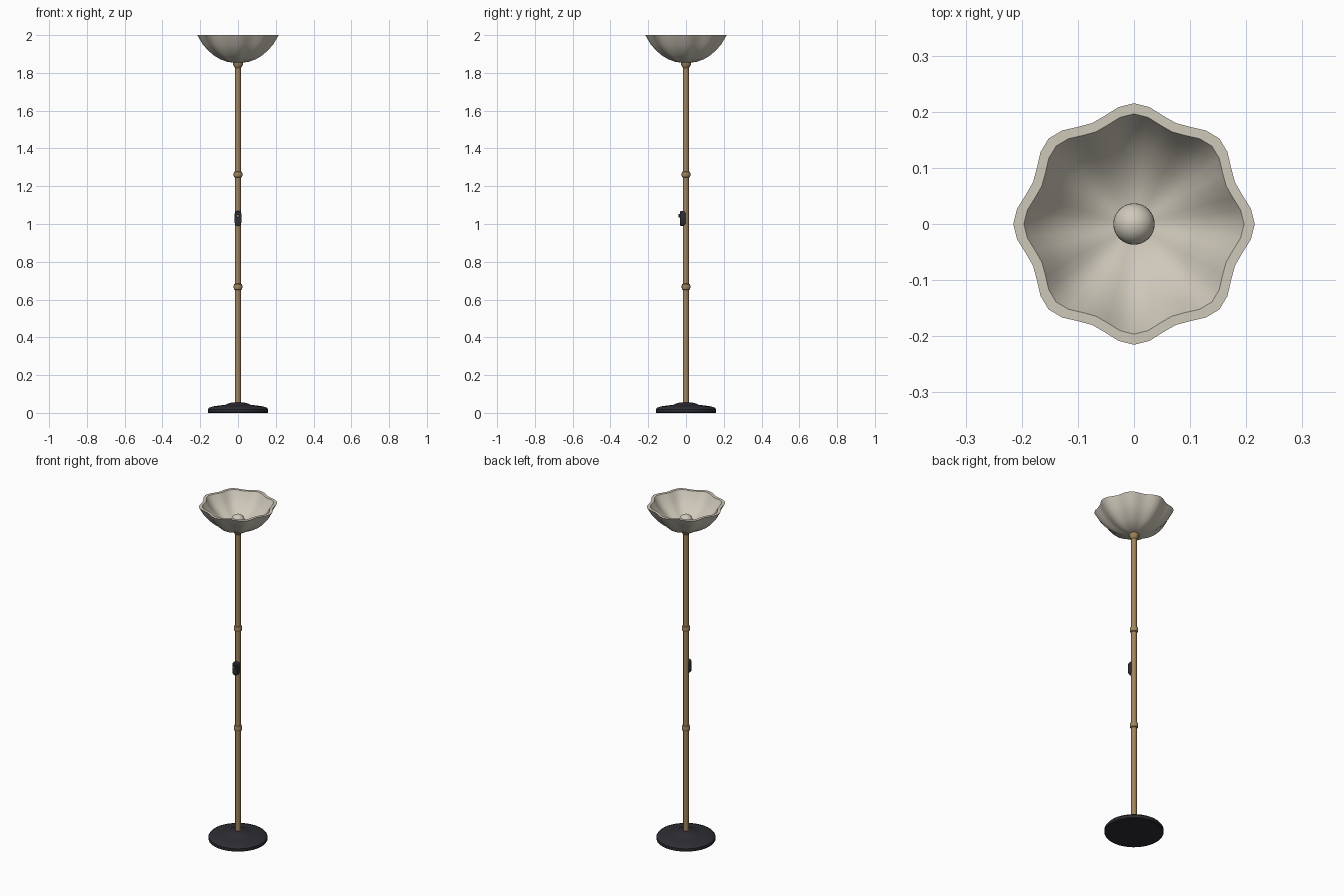
import bpy, bmesh, math
from mathutils import Matrix

if "Cube" in bpy.data.objects:
    bpy.data.objects.remove(bpy.data.objects["Cube"])


def material(name, rgb):
    m = bpy.data.materials.new(name)
    m.diffuse_color = (*rgb, 1)
    m.use_nodes = True
    m.node_tree.nodes["Principled BSDF"].inputs["Base Color"].default_value = m.diffuse_color
    return m


BRASS = material("aged brass", (0.36, 0.235, 0.11))
DARK = material("dark charcoal", (0.027, 0.026, 0.034))
CREAM = material("cream glass", (0.62, 0.58, 0.49))


def finish(name, bm, mat, angle=35):
    bmesh.ops.recalc_face_normals(bm, faces=bm.faces)
    me = bpy.data.meshes.new(name)
    bm.to_mesh(me)
    bm.free()
    ob = bpy.data.objects.new(name, me)
    bpy.context.collection.objects.link(ob)
    me.materials.append(mat)
    bpy.ops.object.select_all(action='DESELECT')
    ob.select_set(True)
    bpy.context.view_layer.objects.active = ob
    bpy.ops.object.shade_smooth_by_angle(angle=math.radians(angle))
    return ob


def lathe(name, profile, mat, segs=32, flute=0.0, angle=35):
    """Spin (radius, z) points; flute adds eight lobes that grow with radius."""
    bm = bmesh.new()
    rings = []
    for r, z in profile:
        ring = []
        for i in range(segs):
            a = 2 * math.pi * i / segs
            q = r * (1 + flute * math.cos(8 * a))
            ring.append(bm.verts.new((q * math.cos(a), q * math.sin(a), z)))
        rings.append(ring)
    for lo, hi in zip(rings, rings[1:]):
        for i in range(segs):
            j = (i + 1) % segs
            bm.faces.new((lo[i], lo[j], hi[j], hi[i]))
    bm.faces.new(rings[0])
    bm.faces.new(rings[-1])
    return finish(name, bm, mat, angle)


# weighted foot
lathe("base", [(0.157, 0), (0.16, 0.004), (0.16, 0.018), (0.153, 0.027), (0.135, 0.034),
               (0.10, 0.039), (0.066, 0.043), (0.052, 0.05), (0.035, 0.054), (0.016, 0.056)],
      DARK, 48)

# pole with two joint rings and the collar under the shade
lathe("pole", [(0.015, 0.04), (0.015, 1.86)], BRASS, 24)
for n, z in (("lower_joint", 0.667), ("upper_joint", 1.262)):
    lathe(n, [(0.015, z - 0.017), (0.02, z - 0.014), (0.0225, z - 0.007), (0.0225, z + 0.007),
              (0.02, z + 0.014), (0.015, z + 0.017)], BRASS, 24)
lathe("shade_collar", [(0.015, 1.825), (0.02, 1.83), (0.023, 1.838), (0.027, 1.846),
                       (0.027, 1.858), (0.012, 1.864)], BRASS, 24)

# fluted bowl shade, outer wall up, flat rim, inner wall down
outer = [(0.022, 1.854), (0.055, 1.859), (0.09, 1.872), (0.12, 1.891),
         (0.15, 1.918), (0.178, 1.951), (0.205, 2.0)]
inner = [(0.187, 2.0), (0.164, 1.96), (0.138, 1.93), (0.11, 1.905),
         (0.08, 1.886), (0.048, 1.874), (0.015, 1.869)]
lathe("shade", outer + inner, CREAM, 48, 0.05, 40)

# bulb
bm = bmesh.new()
bmesh.ops.create_uvsphere(bm, u_segments=24, v_segments=16, radius=0.037,
                          matrix=Matrix.Translation((0, 0, 1.905)))
finish("bulb", bm, CREAM)

# dimmer housing with rounded ends, on the front of the pole
bm = bmesh.new()
pts = []
for cz, a0 in ((1.052, 0), (1.008, 180)):
    for i in range(9):
        a = math.radians(a0 + 180 * i / 8)
        pts.append(bm.verts.new((0.018 * math.cos(a), -0.003, cz + 0.018 * math.sin(a))))
face = bm.faces.new(pts)
ext = bmesh.ops.extrude_face_region(bm, geom=[face])
new = [v for v in ext["geom"] if isinstance(v, bmesh.types.BMVert)]
bmesh.ops.translate(bm, verts=new, vec=(0, -0.028, 0))
box = finish("dimmer_box", bm, DARK)
bev = box.modifiers.new("soft edge", 'BEVEL')
bev.width, bev.segments = 0.004, 2


def knob(name, r, y0, y1, mat):
    bm = bmesh.new()
    mx = Matrix.Translation((0, (y0 + y1) / 2, 1.043)) @ Matrix.Rotation(math.pi / 2, 4, 'X')
    bmesh.ops.create_cone(bm, cap_ends=True, segments=20, radius1=r, radius2=r,
                          depth=abs(y1 - y0), matrix=mx)
    finish(name, bm, mat)


# dimmer knob with brass cap
knob("dimmer_knob", 0.009, -0.028, -0.039, DARK)
knob("knob_cap", 0.006, -0.038, -0.041, BRASS)
